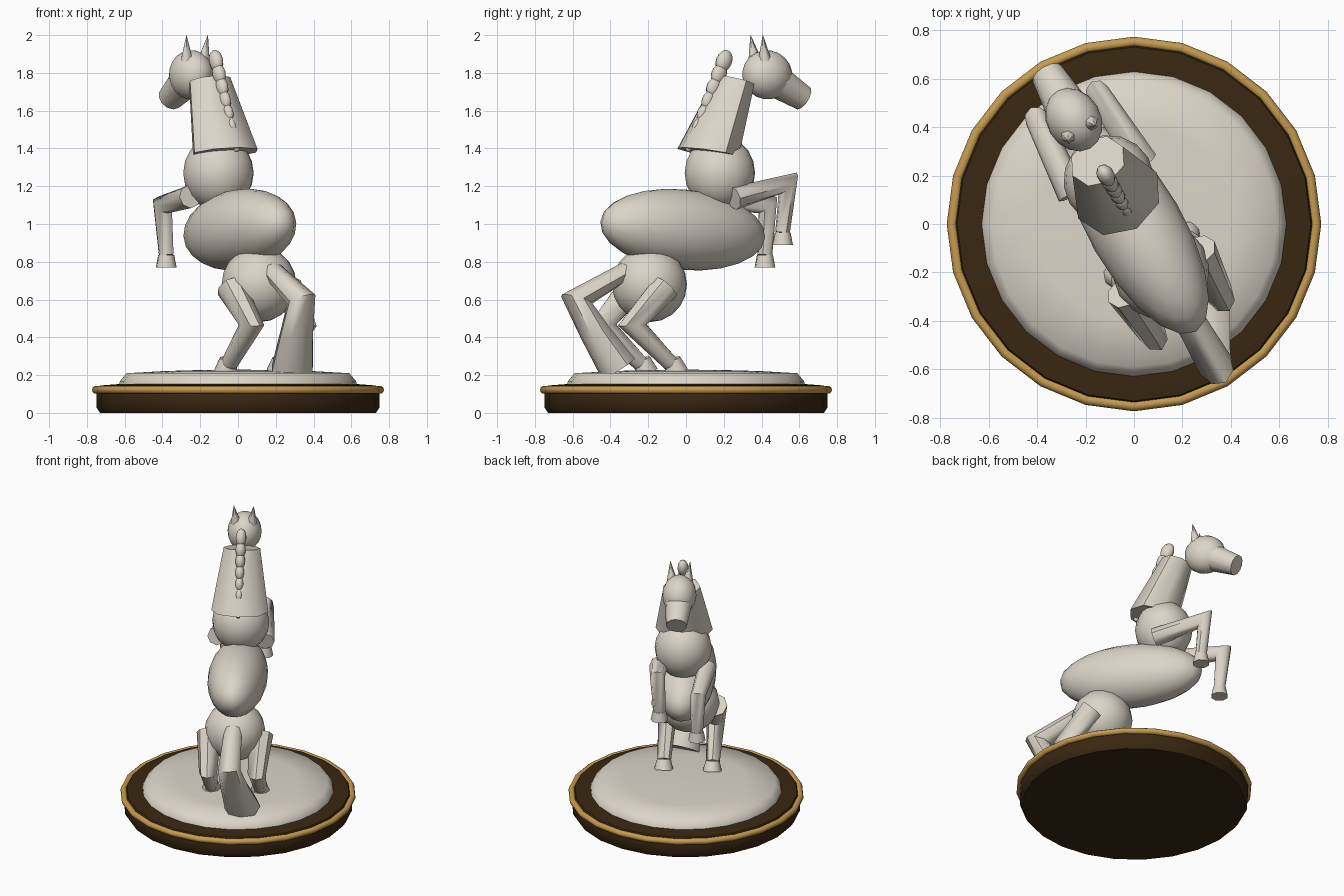
import bpy, bmesh, math
from mathutils import Matrix, Vector

cube = bpy.data.objects.get("Cube")
if cube:
    bpy.data.objects.remove(cube, do_unlink=True)


def material(name, rgb):
    m = bpy.data.materials.new(name)
    m.use_nodes = True
    m.diffuse_color = (*rgb, 1)
    m.node_tree.nodes["Principled BSDF"].inputs["Base Color"].default_value = (*rgb, 1)
    return m


IVORY = material("ivory", (0.72, 0.67, 0.58))
GOLD = material("gold", (0.56, 0.33, 0.08))
BROWN = material("dark_brown", (0.042, 0.02, 0.006))

# The figure is built facing +y, then turned on its stand
TURN = Matrix.Rotation(math.radians(30), 4, 'Z')


def finish(name, bm, mat, turn=True, sharp=40):
    bmesh.ops.recalc_face_normals(bm, faces=bm.faces)
    if turn:
        bm.transform(TURN)
    mesh = bpy.data.meshes.new(name)
    bm.to_mesh(mesh)
    bm.free()
    mesh.materials.append(mat)
    obj = bpy.data.objects.new(name, mesh)
    bpy.context.collection.objects.link(obj)
    bpy.ops.object.select_all(action='DESELECT')
    obj.select_set(True)
    bpy.context.view_layer.objects.active = obj
    bpy.ops.object.shade_smooth_by_angle(angle=math.radians(sharp))
    return obj


def skin(bm, rings):
    """Bridge successive vertex rings and close both ends."""
    n = len(rings[0])
    for a, b in zip(rings, rings[1:]):
        for i in range(n):
            j = (i + 1) % n
            bm.faces.new((a[i], a[j], b[j], b[i]))
    bm.faces.new(rings[0])
    bm.faces.new(rings[-1])


def tube(name, points, radii, sides=8, tilt=None, depth=1.0, sharp=46):
    """Mitred limb through points; tilt overrides the ring lean in degrees."""
    bm = bmesh.new()
    pts = [Vector(p) for p in points]
    rings = []
    for i, p in enumerate(pts):
        before = (p - pts[max(i - 1, 0)]).normalized()
        after = (pts[min(i + 1, len(pts) - 1)] - p).normalized()
        t = (before + after).normalized()
        miter = 1 / max(t.dot(after if after.length else before), 0.65)
        if tilt:
            a = math.radians(tilt[i])
            t = Vector((0, math.sin(a), math.cos(a)))
        u = Vector((1, 0, 0))
        u = (u - t * u.dot(t)).normalized()
        v = t.cross(u) * miter * depth
        ring = []
        for k in range(sides):
            a = math.tau * k / sides
            ring.append(bm.verts.new(p + radii[i] * (u * math.cos(a) + v * math.sin(a))))
        rings.append(ring)
    skin(bm, rings)
    return finish(name, bm, IVORY, sharp=sharp)


def ball(name, center, size, pitch=0, segments=16, rings=10):
    bm = bmesh.new()
    bmesh.ops.create_uvsphere(bm, u_segments=segments, v_segments=rings, radius=1)
    bm.transform(Matrix.Translation(center)
                 @ Matrix.Rotation(math.radians(pitch), 4, 'X')
                 @ Matrix.Diagonal((*size, 1)))
    return finish(name, bm, IVORY, sharp=60)


def lathe(name, profile, mat, sharp, sides=24):
    bm = bmesh.new()
    rings = []
    for r, z in profile:
        rings.append([bm.verts.new((r * math.sin(math.tau * k / sides),
                                    r * math.cos(math.tau * k / sides), z))
                      for k in range(sides)])
    skin(bm, rings)
    return finish(name, bm, mat, False, sharp)


# Stand: dark plinth, gold rim and pale mound
lathe("plinth", [(0.73, 0), (0.75, 0.03), (0.75, 0.11), (0.73, 0.145), (0.6, 0.155)], BROWN, 40)
bpy.ops.mesh.primitive_torus_add(major_segments=24, minor_segments=10, major_radius=0.752,
                                 minor_radius=0.021, location=(0, 0, 0.122),
                                 rotation=(0, 0, math.radians(90)))
rim = bpy.context.object
rim.name = "gold_rim"
rim.data.materials.append(GOLD)
bpy.ops.object.shade_smooth_by_angle(angle=math.radians(60))
lathe("mound", [(0.63, 0.148), (0.625, 0.168), (0.59, 0.21), (0.4, 0.221),
                (0.2, 0.227), (0.01, 0.229)], IVORY, 80)

# Torso
ball("barrel", (0, -0.02, 0.97), (0.195, 0.495, 0.213), pitch=-5, segments=20, rings=12)
ball("chest", (0, 0.207, 1.27), (0.188, 0.188, 0.2))
ball("rump", (0, -0.223, 0.68), (0.2, 0.2, 0.2))

# Neck, head and ears
tube("neck", [(0, 0.135, 1.378), (0, 0.3, 1.76)], [0.188, 0.12],
     tilt=[10, 15], depth=0.85)
ball("head", (0, 0.497, 1.79), (0.112, 0.139, 0.13), pitch=-10)
tube("muzzle", [(0, 0.5, 1.785), (0, 0.715, 1.667)], [0.097, 0.069], sides=12)
for side, label in ((1, "right"), (-1, "left")):
    tube("ear_" + label, [(side * 0.052, 0.452, 1.865), (side * 0.065, 0.432, 2.0)],
         [0.036, 0.001], sides=6, sharp=65)

# Braided mane tapering down the back of the neck
for i in range(7):
    ball("mane_bead_%d" % (i + 1), (0, 0.232 - 0.031 * i, 1.862 - 0.069 * i),
         (0.036 - 0.002 * i, 0.046 - 0.002 * i, 0.062 - 0.003 * i),
         pitch=-24, segments=10, rings=8)
ball("mane_tip", (0, 0.015, 1.405), (0.018, 0.02, 0.025), segments=8, rings=6)

# Tail swept back and down to the mound
tube("tail", [(0, -0.37, 0.75), (0, -0.67, 0.6), (0.03, -0.57, 0.42), (0.07, -0.455, 0.235)],
     [0.058, 0.074, 0.095, 0.12], sides=8, depth=0.85)

# Raised front legs: the right one is lifted higher
for label, shoulder, knee, foot in (
        ("right", (0.16, 0.2, 1.135), (0.14, 0.545, 1.215), (0.13, 0.515, 0.89)),
        ("left", (-0.16, 0.23, 1.145), (-0.13, 0.575, 1.1), (-0.12, 0.552, 0.77))):
    foot = Vector(foot)
    fetlock = foot + Vector((0, 0, 0.065))
    tube("front_leg_" + label, [shoulder, knee, fetlock], [0.062, 0.05, 0.04])
    tube("front_hoof_" + label, [fetlock, foot], [0.044, 0.057])

# Bent hind legs carrying the weight
for side, label in ((1, "right"), (-1, "left")):
    s = side * 0.16
    tube("hind_leg_" + label, [(side * 0.172, -0.225, 0.665), (s, -0.42, 0.465),
                               (s, -0.19, 0.265)], [0.08, 0.06, 0.045])
    tube("hind_hoof_" + label, [(s, -0.175, 0.285), (s, -0.15, 0.218)], [0.045, 0.064])
